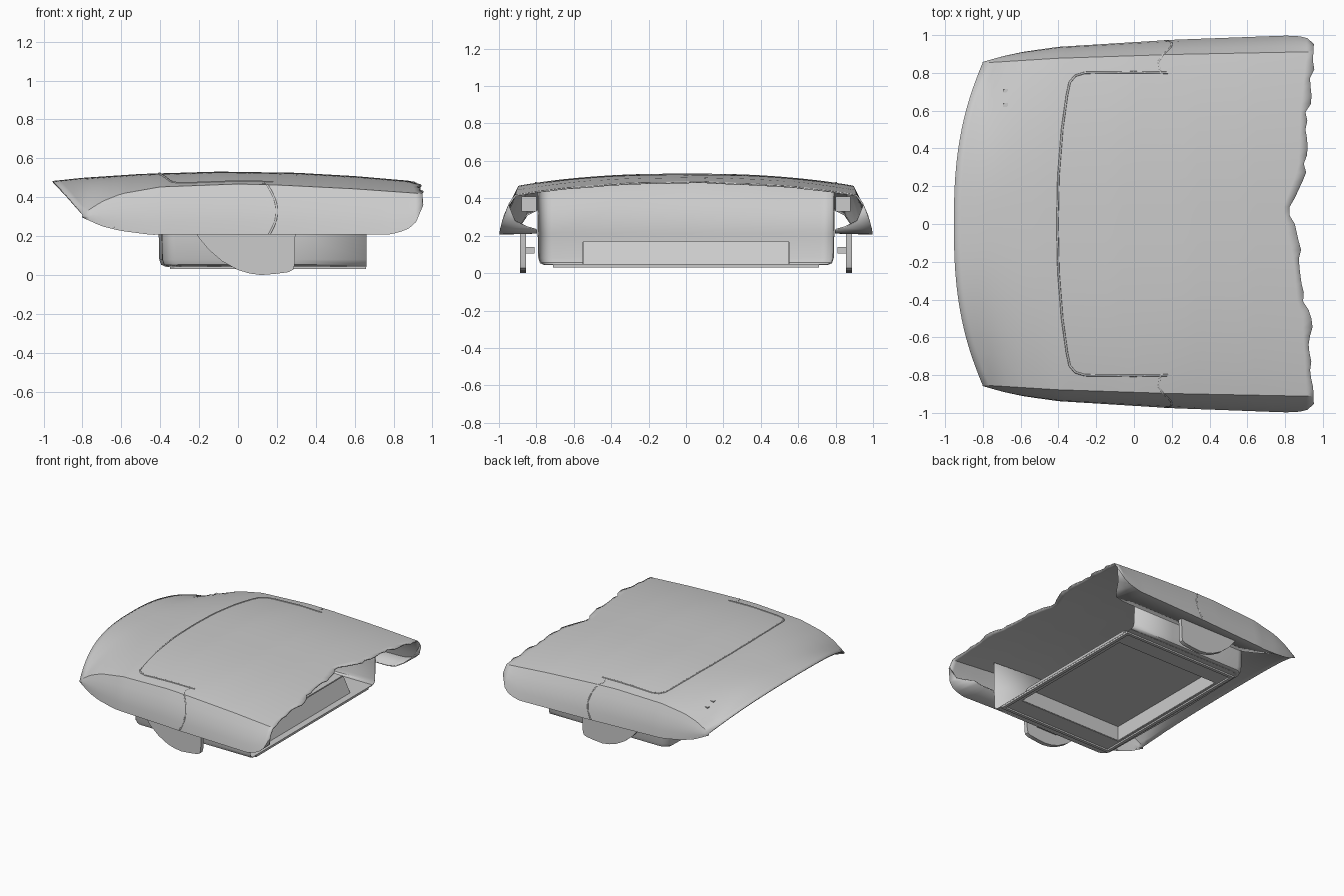
import bpy, bmesh, math, random

random.seed(4)
if "Cube" in bpy.data.objects:
    bpy.data.objects.remove(bpy.data.objects["Cube"])

GREY = bpy.data.materials.new("plain grey")
GREY.use_nodes = True
GREY.diffuse_color = (.6, .6, .6, 1)
GREY.node_tree.nodes["Principled BSDF"].inputs["Base Color"].default_value = (.6, .6, .6, 1)


def lerp_table(table, x):
    """Piecewise linear lookup, clamped at both ends."""
    if x <= table[0][0]:
        return table[0][1]
    for (a, p), (b, q) in zip(table, table[1:]):
        if x <= b:
            return p + (q - p) * (x - a) / (b - a)
    return table[-1][1]


# Guide curves of the shell, all measured along x (rear edge along y)
CROWN = [(-.95, .48), (-.8, .496), (-.5, .516), (-.1, .528), (.3, .522), (.6, .505), (.95, .475)]
CREASE_Z = [(-.8, .31), (-.7, .375), (-.6, .415), (-.4, .45), (0, .465), (.2, .46), (.6, .44), (.95, .415)]
CREASE_Y = [(-.8, .85), (-.4, .875), (.2, .895), (.95, .91)]
BOTTOM_Z = [(-.8, .3), (-.7, .255), (-.6, .23), (-.45, .21), (.78, .21), (.87, .235), (.92, .28), (.95, .36)]
BOTTOM_Y = [(-.8, .855), (-.7, .885), (-.6, .907), (-.4, .935), (.2, .972), (.8, .994), (.87, .992),
            (.92, .98), (.95, .95)]
REAR_X = [(-.9, .95), (-.5, .93), (-.4, .9), (-.2, .885), (.08, .825), (.3, .91), (.6, .92), (.9, .95)]
FLANGE = [(-.6, 0), (-.35, 1), (.85, 1), (.92, .3), (.95, 0)]


def roof(x, y):
    top = lerp_table(CROWN, x)
    t = min(1, abs(y) / lerp_table(CREASE_Y, x))
    return top - (top - lerp_table(CREASE_Z, x)) * t ** 2.5


def finish(name, bm, thickness=0, smooth=True):
    mesh = bpy.data.meshes.new(name)
    bm.to_mesh(mesh)
    bm.free()
    obj = bpy.data.objects.new(name, mesh)
    bpy.context.collection.objects.link(obj)
    mesh.materials.append(GREY)
    if thickness:
        mod = obj.modifiers.new("thickness", "SOLIDIFY")
        mod.thickness, mod.offset = thickness, 0
    if smooth:
        bpy.ops.object.select_all(action="DESELECT")
        obj.select_set(True)
        bpy.context.view_layer.objects.active = obj
        bpy.ops.object.shade_smooth_by_angle(angle=math.radians(25))


def loft(name, rows, thickness):
    bm = bmesh.new()
    grid = [[bm.verts.new(p) for p in row] for row in rows]
    for a, b in zip(grid, grid[1:]):
        for i in range(len(a) - 1):
            bm.faces.new((a[i], a[i + 1], b[i + 1], b[i]))
    bmesh.ops.recalc_face_normals(bm, faces=bm.faces)
    finish(name, bm, thickness)


def box(name, low, high):
    bm = bmesh.new()
    bmesh.ops.create_cube(bm, size=1)
    for v in bm.verts:
        v.co = [l + (c + .5) * (h - l) for c, l, h in zip(v.co, low, high)]
    finish(name, bm, smooth=False)


def prism(name, outline, y0, y1):
    """Extrude an x-z outline along y."""
    bm = bmesh.new()
    face = bm.faces.new([bm.verts.new((x, y0, z)) for x, z in outline])
    ext = bmesh.ops.extrude_face_region(bm, geom=[face])
    for v in ext["geom"]:
        if isinstance(v, bmesh.types.BMVert):
            v.co.y = y1
    bm.faces.new([v for v in face.verts]) if not face.is_valid else None
    bmesh.ops.recalc_face_normals(bm, faces=bm.faces)
    finish(name, bm)


def seam(name, points):
    curve = bpy.data.curves.new(name, "CURVE")
    curve.dimensions = "3D"
    curve.bevel_depth, curve.bevel_resolution = .006, 1
    spline = curve.splines.new("POLY")
    spline.points.add(len(points) - 1)
    for p, co in zip(spline.points, points):
        p.co = (*co, 1)
    curve.materials.append(GREY)
    bpy.context.collection.objects.link(bpy.data.objects.new(name, curve))


# Outer shell: domed top, slanted sides and inward bottom flange
STEPS, HALF = 48, 20
rows = []
for i in range(STEPS + 1):
    u = i / STEPS
    sx = -.8 + 1.75 * u
    cy, cz = lerp_table(CREASE_Y, sx), lerp_table(CREASE_Z, sx)
    by, bz = lerp_table(BOTTOM_Y, sx), lerp_table(BOTTOM_Z, sx)
    inner = by + (.8 - by) * lerp_table(FLANGE, sx)
    side = [(sx, inner - .002, bz + .005), (sx, by, bz)]
    side += [(sx, by + (cy - by) * k + .014 * math.sin(math.pi * k) * (cz - bz) / .25,
              bz + (cz - bz) * k) for k in (.25, .5, .75)]
    row = [(x, -y, z) for x, y, z in side]
    for j in range(-HALF, HALF + 1):
        t = j / HALF
        nose = -.953 + .153 * abs(t) ** 2.5
        rear = .95 if abs(t) == 1 else lerp_table(REAR_X, t * cy)
        if i == STEPS and abs(t) < .95:
            rear += random.uniform(-.015, .015)
        x = nose + u * (rear - nose)
        row.append((x, t * cy, roof(x, t * cy) if abs(t) < 1 else cz))
    rows.append(row + side[::-1])
loft("outer_shell", rows, .008)


# Tub under the shell: walls around three sides, open at the rear
def tub_outline(inset):
    half, r = .79 - inset, .07
    pts = [(.66, -half), (.3, -half), (0, -half)]
    for k in range(7):
        a = math.pi / 2 * k / 6
        pts.append((-.39 + inset + r - r * math.sin(a), -half + r - r * math.cos(a)))
    pts.append((-.405 + inset, 0))
    return pts + [(x, -y) for x, y in pts[-2::-1]]


walls = [[(x, y, z) for x, y in tub_outline(inset)]
         for inset, z in ((.035, .045), (.012, .055), (.003, .08), (0, .21))]
walls.append([(x, y, roof(x, y) - .01) for x, y in tub_outline(0)])
loft("tub_walls", walls, .006)

# Tub floor framing a raised recess with a sloped rear end
bm = bmesh.new()
hole = [(.66, .55), (-.31, .55), (-.31, -.55), (.66, -.55)]
bm.faces.new([bm.verts.new((x, y, .045)) for x, y in tub_outline(.035) + hole])
finish("tub_floor", bm, .006, smooth=False)
box("floor_rear_strip", (.6, -.55, .042), (.66, .55, .048))
box("recess_roof", (-.31, -.55, .16), (.54, .55, .168))
prism("recess_rear_slope", [(.54, .16), (.6, .045), (.608, .045), (.548, .168)], -.55, .55)
box("recess_front_wall", (-.315, -.55, .045), (-.307, .55, .165))
for s in (-1, 1):
    prism("recess_side_wall", [(-.31, .045), (.6, .045), (.54, .165), (-.31, .165)],
          s * .55 - .004, s * .55 + .004)

# Thin lip around the tub floor
for s in (-1, 1):
    box("floor_lip_side", (-.34, s * .7 - .012, .03), (.65, s * .7 + .012, .048))
for x in (-.35, .635):
    box("floor_lip_end", (x, -.71, .03), (x + .024, .71, .048))

# Hanging fins with clips, and inner brackets
fin = [(-.225, .23), (-.2, .19), (-.15, .13), (-.08, .07), (0, .026), (.06, .008), (.12, 0),
       (.2, .007), (.26, .015), (.285, .028), (.292, .06), (.295, .23)]
for s in (-1, 1):
    prism("hanging_fin", fin, s * .855, s * .888)
    ys = sorted((s * .81, s * .86))
    box("fin_clip", (.02, ys[0], .105), (.2, ys[1], .14))
    ys = sorted((s * .8, s * .88))
    box("inner_bracket", (.1, ys[0], .33), (.2, ys[1], .41))

# Seam around the hatch on top
hatch = [(.18, .8), (0, .803), (-.26, .8), (-.31, .785), (-.34, .75), (-.355, .68), (-.38, .5), (-.4, .25), (-.405, 0)]
hatch += [(x, -y) for x, y in hatch[-2::-1]]
path = []
for (x0, y0), (x1, y1) in zip(hatch, hatch[1:]):
    path += [(x0 + (x1 - x0) * k / 4, y0 + (y1 - y0) * k / 4) for k in range(4)]
seam("hatch_seam", [(x, y, roof(x, y) + .003) for x, y in path + hatch[-1:]])

# Curved seam down each side panel
for s in (-1, 1):
    pts = [(.14, s * .8, roof(.14, .8)), (.13, s * .86, roof(.13, .86))]
    for k in range(11):
        t = k / 10
        x = .13 + .07 * math.sin(math.pi * (.1 + .75 * t))
        cy, cz = lerp_table(CREASE_Y, x), lerp_table(CREASE_Z, x)
        by, bz = lerp_table(BOTTOM_Y, x), lerp_table(BOTTOM_Z, x)
        pts.append((x, s * (cy + (by - cy) * t + .014 * math.sin(math.pi * t)), cz + (bz - cz) * t))
    seam("side_seam", pts)

# Two small marks near the nose
for y in (.63, .705):
    z = roof(-.68, y)
    box("nose_mark", (-.693, y - .01, z), (-.667, y + .01, z + .008))
